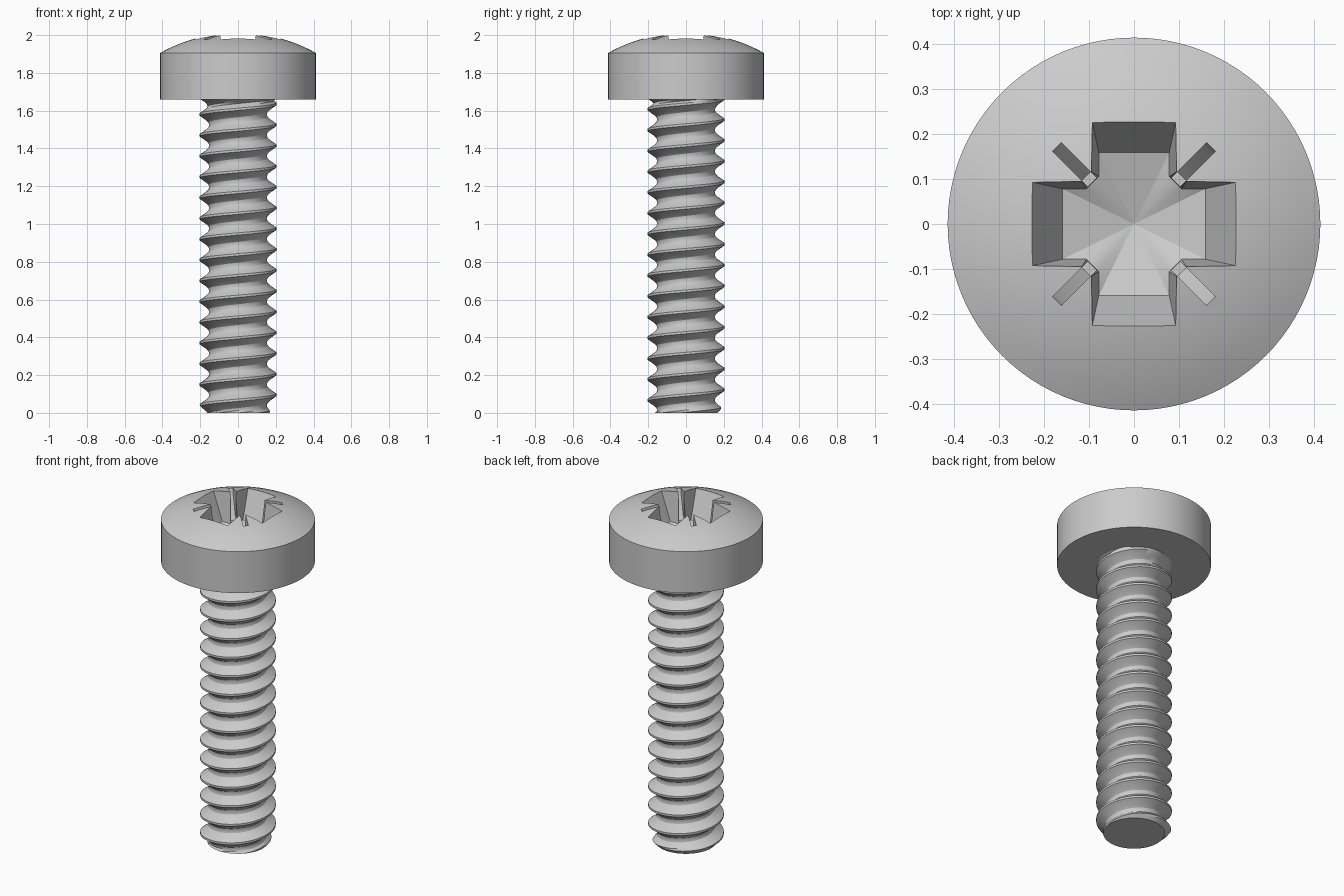
import bpy, bmesh
from math import sin, cos, pi, sqrt

cube = bpy.data.objects.get("Cube")
if cube:
    bpy.data.objects.remove(cube, do_unlink=True)

steel = bpy.data.materials.new("grey steel")
steel.use_nodes = True
GREY = (0.6, 0.6, 0.6, 1)
steel.diffuse_color = GREY
steel.node_tree.nodes["Principled BSDF"].inputs["Base Color"].default_value = GREY


def make_object(name, bm):
    bmesh.ops.remove_doubles(bm, verts=bm.verts, dist=1e-5)
    bmesh.ops.recalc_face_normals(bm, faces=bm.faces)
    mesh = bpy.data.meshes.new(name)
    bm.to_mesh(mesh)
    bm.free()
    mesh.materials.append(steel)
    obj = bpy.data.objects.new(name, mesh)
    bpy.context.collection.objects.link(obj)
    return obj


def select(obj):
    bpy.ops.object.select_all(action='DESELECT')
    obj.select_set(True)
    bpy.context.view_layer.objects.active = obj


def skin(bm, rows):
    """Join consecutive rows of points with quads."""
    rows = [[bm.verts.new(p) for p in row] for row in rows]
    for a, b in zip(rows, rows[1:]):
        for i in range(len(a) - 1):
            bm.faces.new((a[i], a[i + 1], b[i + 1], b[i]))


# Head: flat underside, straight wall and shallow spherical dome
HEAD_R, HEAD_BASE, DOME_R, DOME_C = 0.413, 1.66, 0.85, 1.1625
STEPS = 96
profile = [(0, HEAD_BASE), (HEAD_R, HEAD_BASE)]
for k in range(13):
    r = HEAD_R * (1 - k / 12)
    profile.append((r, DOME_C + sqrt(DOME_R ** 2 - r * r)))
bm = bmesh.new()
skin(bm, [[(r * cos(2 * pi * i / STEPS), r * sin(2 * pi * i / STEPS), z)
           for i in range(STEPS + 1)] for r, z in profile])
head = make_object("head", bm)


# Tapered cross recess with chamfered inner corners and a conical floor
FLOOR, RIM = 1.82, 1.985


def cross_ring(z):
    t = (z - FLOOR) / (RIM - FLOOR)
    end, half, corner = 0.158 + 0.07 * t, 0.078 + 0.015 * t, 0.105 + 0.01 * t
    ring = []
    for q in range(4):
        c, s = (1, 0, -1, 0)[q], (0, 1, 0, -1)[q]
        for x, y in ((end, half), (corner, half), (half, corner), (half, end)):
            ring.append((c * x - s * y, s * x + c * y, z))
    return ring + ring[:1]


bm = bmesh.new()
skin(bm, [[(0, 0, 1.775)] * 17, cross_ring(FLOOR), cross_ring(2.06), [(0, 0, 2.06)] * 17])
cutters = [make_object("recess_cutter", bm)]

# Thin diagonal slots with sloping floors
SLOT = [(0.08, 1.83), (0.15, 1.83), (0.232, 1.95), (0.26, 2.03), (0.08, 2.03)]
for q in range(4):
    a = pi / 4 + q * pi / 2
    bm = bmesh.new()
    sides = []
    for w in (-0.014, 0.014):
        sides.append([(r * cos(a) - w * sin(a), r * sin(a) + w * cos(a), z)
                      for r, z in SLOT + SLOT[:1]])
    skin(bm, sides)
    bmesh.ops.remove_doubles(bm, verts=bm.verts, dist=1e-5)
    bmesh.ops.holes_fill(bm, edges=bm.edges, sides=0)
    cutters.append(make_object("slot_cutter", bm))

select(head)
for cutter in cutters:
    cutter.hide_render = True
    mod = head.modifiers.new("cut", 'BOOLEAN')
    mod.operation, mod.solver, mod.object = 'DIFFERENCE', 'EXACT', cutter
    bpy.ops.object.modifier_apply(modifier=mod.name)
    bpy.data.objects.remove(cutter, do_unlink=True)

# Threaded shank: a right-handed helical ridge, chamfered tip, fillet under the head
PITCH, SEG, TOP = 0.11, 72, 1.665
TOOTH = [(-0.055, 0.153), (-0.042, 0.156), (-0.03, 0.168), (-0.006, 0.203),
         (0.006, 0.203), (0.018, 0.1855), (0.03, 0.168), (0.042, 0.156)]


def shank_point(i, z, r):
    a = 2 * pi * i / SEG
    z = min(max(z + PITCH * i / SEG, 0), TOP)
    if z == 0:
        r = 0.165
    r = min(r, 0.165 + z)
    up = z - 1.62
    if up > 0:
        r = max(r, 0.16 + 0.05 * (up / 0.045) ** 2)
    if z == TOP:
        r = 0.21
    return (r * cos(a), r * sin(a), z)


rows = [[(0, 0, 0)] * (SEG + 1)]
for turn in range(-2, 17):
    for u, r in TOOTH:
        rows.append([shank_point(i, 0.095 + turn * PITCH + u, r) for i in range(SEG + 1)])
rows.append([(0, 0, TOP)] * (SEG + 1))
bm = bmesh.new()
skin(bm, rows)
bmesh.ops.dissolve_degenerate(bm, dist=1e-5, edges=bm.edges)
shank = make_object("threaded_shank", bm)

for obj in (head, shank):
    select(obj)
    bpy.ops.object.shade_smooth_by_angle(angle=pi / 6)
